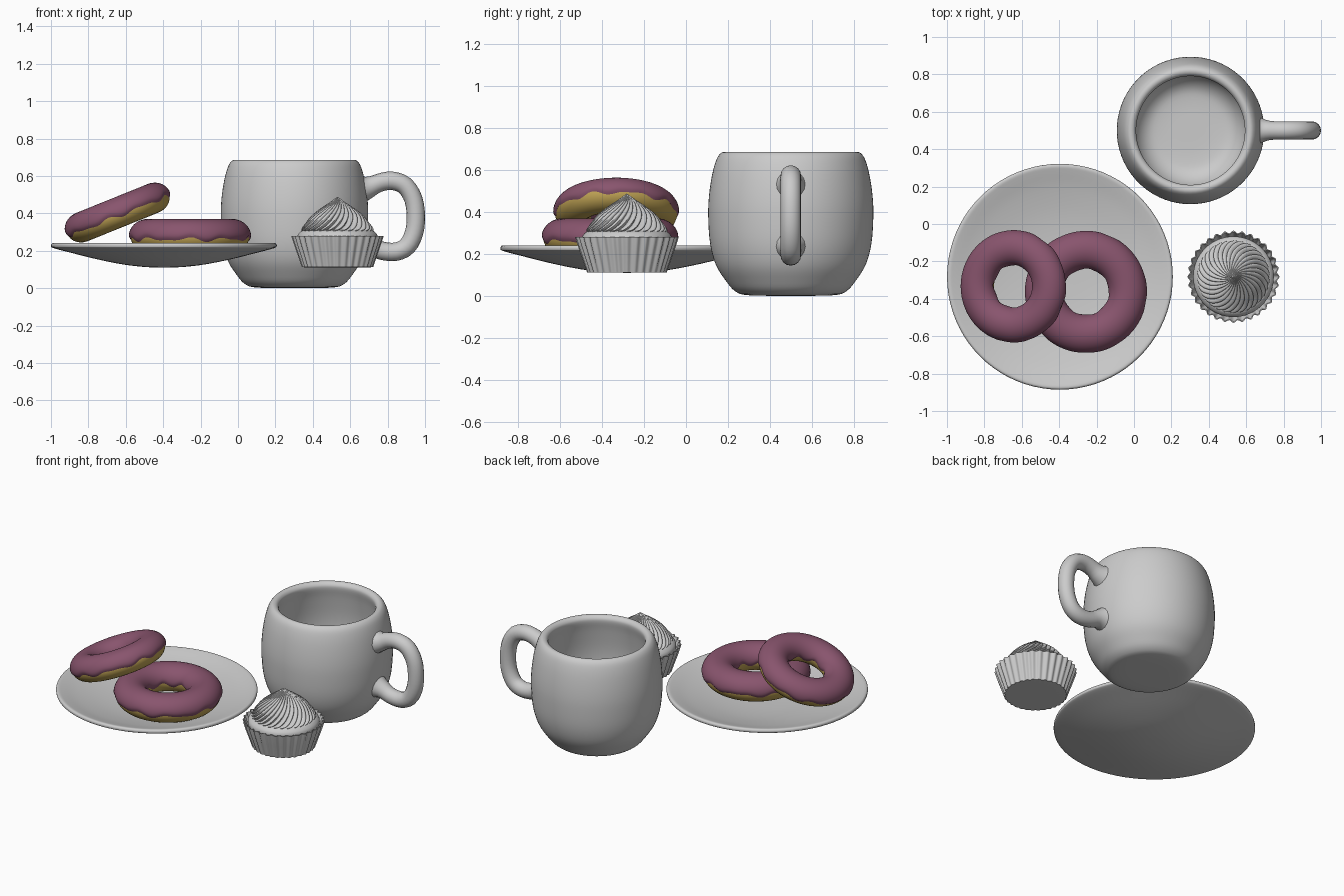
import bpy, bmesh, math
from mathutils import Vector, Matrix

if "Cube" in bpy.data.objects:
    bpy.data.objects.remove(bpy.data.objects["Cube"])

TAU = 2 * math.pi


def material(name, rgb):
    m = bpy.data.materials.new(name)
    m.diffuse_color = (*rgb, 1)
    m.use_nodes = True
    m.node_tree.nodes["Principled BSDF"].inputs["Base Color"].default_value = m.diffuse_color
    return m


GREY = material("pale_grey", (0.6, 0.6, 0.6))
ICING = material("berry_icing", (0.25, 0.09, 0.155))
DOUGH = material("golden_dough", (0.53, 0.37, 0.09))


def smooth_path(pts, steps=4):
    """Catmull-Rom curve through the given points."""
    p = [Vector(q) for q in pts]
    p = [2 * p[0] - p[1]] + p + [2 * p[-1] - p[-2]]
    out = []
    for a, b, c, d in zip(p, p[1:], p[2:], p[3:]):
        for k in range(steps):
            t = k / steps
            out.append(0.5 * (2 * b + (c - a) * t + (2 * a - 5 * b + 4 * c - d) * t * t
                              + (3 * b - a - 3 * c + d) * t ** 3))
    return out + [p[-2]]


def skin(name, rings, mat, matrix, loop=False, angle=50):
    """Join closed rings of points into one smooth surface."""
    bm = bmesh.new()
    vs = [[bm.verts.new(p) for p in ring] for ring in rings]
    n = len(rings[0])
    pairs = list(zip(vs, vs[1:])) + ([(vs[-1], vs[0])] if loop else [])
    for a, b in pairs:
        for j in range(n):
            k = (j + 1) % n
            bm.faces.new((a[j], a[k], b[k], b[j]))
    bmesh.ops.remove_doubles(bm, verts=bm.verts, dist=1e-5)
    bmesh.ops.recalc_face_normals(bm, faces=bm.faces)
    me = bpy.data.meshes.new(name)
    bm.to_mesh(me)
    bm.free()
    ob = bpy.data.objects.new(name, me)
    bpy.context.collection.objects.link(ob)
    ob.matrix_world = matrix
    me.materials.append(mat)
    bpy.ops.object.select_all(action='DESELECT')
    ob.select_set(True)
    bpy.context.view_layer.objects.active = ob
    bpy.ops.object.shade_smooth_by_angle(angle=math.radians(angle))
    return ob


def lathe(name, profile, mat, centre, segs=72, radius=None, twist=None):
    """Spin an (r, z) profile; radius(r, angle, t) may flute it, twist(t) turns it."""
    rings = []
    for i, (r, z) in enumerate(profile):
        t = i / (len(profile) - 1)
        ring = []
        for j in range(segs):
            a = TAU * j / segs
            rr = radius(r, a, t) if radius else r
            b = a + (twist(t) if twist else 0)
            ring.append((rr * math.cos(b), rr * math.sin(b), z))
        rings.append(ring)
    return skin(name, rings, mat, Matrix.Translation((centre[0], centre[1], 0)))


# mug body
lathe("mug_body", smooth_path([
    (0, 0), (0.2, 0.003), (0.265, 0.022), (0.312, 0.075), (0.358, 0.15), (0.385, 0.25),
    (0.394, 0.38), (0.39, 0.48), (0.375, 0.58), (0.355, 0.65), (0.335, 0.68), (0.315, 0.686),
    (0.297, 0.675), (0.291, 0.65), (0.305, 0.58), (0.322, 0.46), (0.325, 0.36), (0.315, 0.24),
    (0.285, 0.14), (0.23, 0.08), (0.15, 0.062), (0, 0.06)]), GREY, (0.302, 0.5))

# mug handle: tube flaring where it meets the body
path = smooth_path([
    (0.655, 0.53), (0.70, 0.54), (0.76, 0.565), (0.825, 0.574), (0.893, 0.548), (0.938, 0.475),
    (0.951, 0.38), (0.941, 0.295), (0.905, 0.225), (0.845, 0.195), (0.77, 0.2), (0.71, 0.225),
    (0.655, 0.24)], 3)
rings = []
for i, p in enumerate(path):
    tan = (path[min(i + 1, len(path) - 1)] - path[max(i - 1, 0)]).normalized()
    rad = 0.049 + 0.035 * max(0, (0.75 - p.x) / 0.095) ** 2
    ring = []
    for j in range(16):
        a = TAU * j / 16
        q = p + Vector((-tan.y, tan.x)) * rad * math.cos(a)
        ring.append((q.x, rad * math.sin(a), q.y))
    rings.append(ring)
skin("mug_handle", rings, GREY, Matrix.Translation((0, 0.5, 0)))

# plate
lathe("plate", smooth_path([
    (0, 0.11), (0.1, 0.113), (0.22, 0.127), (0.36, 0.155), (0.5, 0.19), (0.59, 0.214),
    (0.603, 0.225), (0.6, 0.237), (0.588, 0.241), (0.56, 0.234), (0.47, 0.208), (0.33, 0.18),
    (0.18, 0.165), (0, 0.16)]), GREY, (-0.396, -0.282), 80)


# donuts: dough ring plus a wavy-edged icing shell
def donut(prefix, matrix, phase):
    def pt(a, phi, grow):
        r = 0.224 + (0.094 + grow) * math.cos(phi)
        return (r * math.cos(a), r * math.sin(a), (0.084 + grow) * math.sin(phi))

    dough, icing = [], []
    for i in range(96):
        a = TAU * i / 96
        dough.append([pt(a, TAU * j / 28, 0) for j in range(28)])
        wave = 0.6 * math.sin(9 * a + phase) + 0.4 * math.sin(14 * a + 2 * phase)
        lo = -0.2 - 0.17 * wave
        hi = math.pi + 0.15 + 0.17 * math.sin(7 * a + phase)
        ring = []
        for j in range(25):
            s = j / 24
            edge = min(1, min(s, 1 - s) / 0.09)
            ring.append(pt(a, lo + (hi - lo) * s, 0.009 * math.sqrt(edge)))
        ring += [pt(a, lo + (hi - lo) * s, -0.01) for s in (0.97, 0.75, 0.5, 0.25, 0.03)]
        icing.append(ring)
    skin(prefix + "_dough", dough, DOUGH, matrix, True)
    skin(prefix + "_icing", icing, ICING, matrix, True)


donut("flat_donut", Matrix.Translation((-0.257, -0.363, 0.277)), 0.4)
donut("leaning_donut", Matrix.Translation((-0.642, -0.333, 0.4))
      @ Matrix.Rotation(math.radians(-22), 4, 'Y') @ Matrix.Scale(0.92, 4), 2.0)

# cupcake: pleated wrapper, cake top, swirled frosting
CUP = (0.532, -0.282)
PLEATS = 32


def pleat(r, a, t):
    if r < 0.15:
        return r
    return r + (0.004 + 0.05 * (r - 0.18)) * math.cos(PLEATS * a)


lathe("cupcake_wrapper", [
    (0, 0.111), (0.14, 0.111), (0.186, 0.112), (0.2, 0.155), (0.215, 0.2), (0.23, 0.245),
    (0.24, 0.28), (0.234, 0.28), (0.222, 0.245), (0.205, 0.2)], GREY, CUP, PLEATS * 6, pleat)
lathe("cupcake_top", smooth_path([
    (0.2, 0.2), (0.213, 0.25), (0.215, 0.275), (0.205, 0.295), (0.18, 0.31), (0.1, 0.318),
    (0, 0.32)]), GREY, CUP)


def flute(r, a, t):
    return r * (1.04 - 0.13 * (1 - abs(math.sin(15 * a))) ** 1.5)


lathe("cupcake_frosting", smooth_path([
    (0.165, 0.296), (0.184, 0.305), (0.184, 0.32), (0.165, 0.348), (0.132, 0.39), (0.08, 0.432),
    (0.04, 0.459), (0.015, 0.478), (0, 0.488)]), GREY, CUP, 180, flute, lambda t: 1.5 * t ** 1.3)
